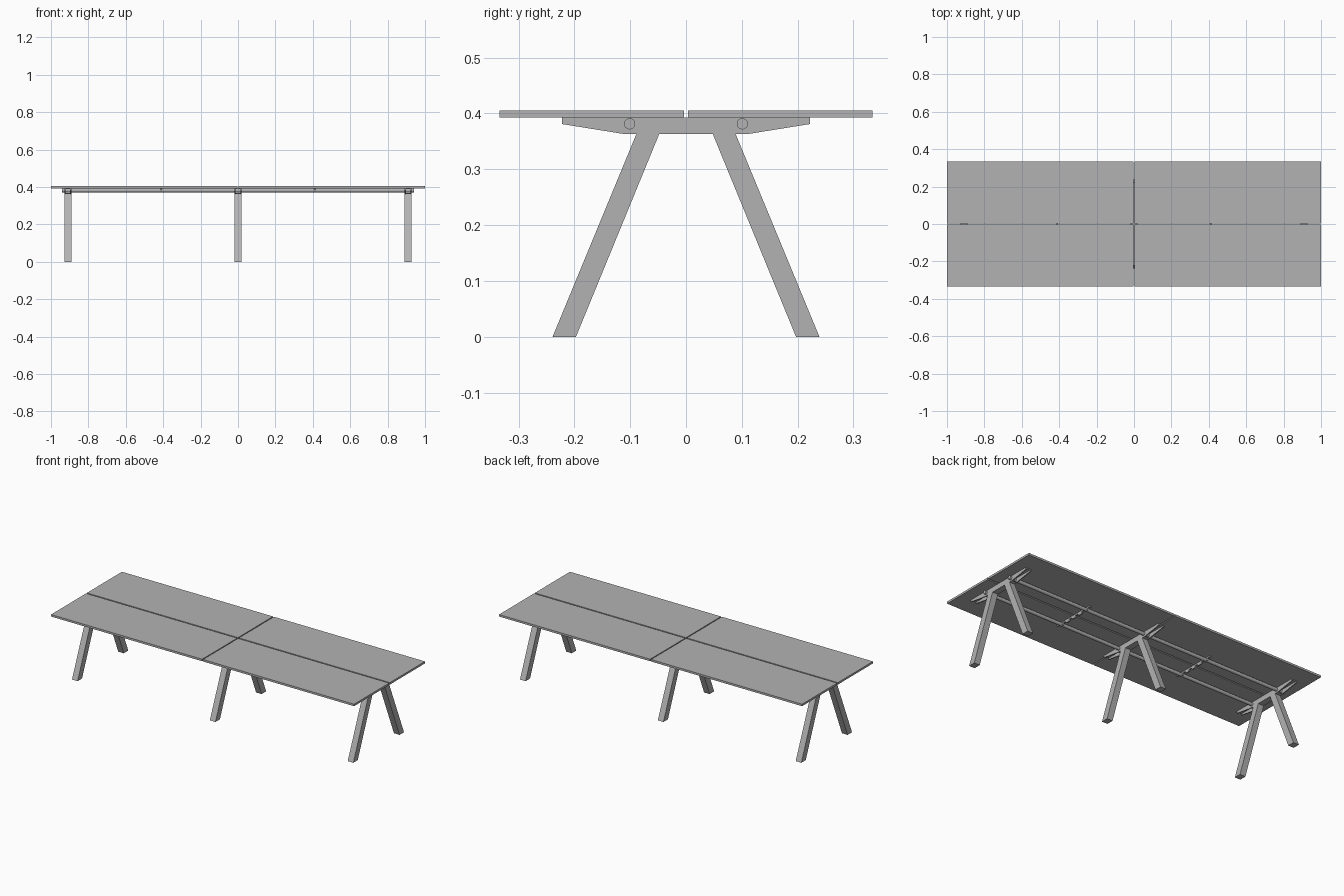
import bpy, bmesh, math
from mathutils import Matrix

if "Cube" in bpy.data.objects:
    bpy.data.objects.remove(bpy.data.objects["Cube"])

grey = bpy.data.materials.new("plain_grey")
grey.diffuse_color = (0.45, 0.45, 0.45, 1)
grey.use_nodes = True
grey.node_tree.nodes["Principled BSDF"].inputs["Base Color"].default_value = grey.diffuse_color


def finish(bm, name):
    bmesh.ops.recalc_face_normals(bm, faces=bm.faces)
    me = bpy.data.meshes.new(name)
    bm.to_mesh(me)
    bm.free()
    me.materials.append(grey)
    ob = bpy.data.objects.new(name, me)
    bpy.context.collection.objects.link(ob)
    return ob


def prism(name, yz, x0, x1):
    """Extrude a y-z outline from x0 to x1."""
    bm = bmesh.new()
    f = bm.faces.new([bm.verts.new((x0, y, z)) for y, z in yz])
    r = bmesh.ops.extrude_face_region(bm, geom=[f])
    vs = [g for g in r["geom"] if isinstance(g, bmesh.types.BMVert)]
    bmesh.ops.translate(bm, verts=vs, vec=(x1 - x0, 0, 0))
    return finish(bm, name)


def box(name, x0, x1, y0, y1, z0, z1):
    return prism(name, [(y0, z0), (y1, z0), (y1, z1), (y0, z1)], x0, x1)


# four desktop panels with narrow gaps between them
for sx in (-1, 1):
    for sy in (-1, 1):
        xs = sorted((sx * 0.003, sx * 1.0))
        ys = sorted((sy * 0.004, sy * 0.334))
        box("desktop_panel", *xs, *ys, 0.393, 0.405)

# trestles: channel-shaped cross beam with two splayed legs
half = 0.0185
beam = [(-0.222, 0.393), (-0.222, 0.381), (-0.11, 0.363),
        (0.11, 0.363), (0.222, 0.381), (0.222, 0.393)]
for cx in (-0.91, 0, 0.91):
    for s in (-1, 1):
        xs = sorted((cx + s * half, cx + s * (half - 0.006)))
        prism("beam_side_plate", beam, *xs)
        leg = [(s * 0.239, 0), (s * 0.197, 0), (s * 0.048, 0.363), (s * 0.089, 0.363)]
        prism("splayed_leg", leg, cx - half, cx + half)
    box("beam_top_web", cx - half + 0.006, cx + half - 0.006, -0.222, 0.222, 0.389, 0.393)
    box("beam_bottom_web", cx - half + 0.006, cx + half - 0.006, -0.11, 0.11, 0.363, 0.367)

# two round rails running the full length
for s in (-1, 1):
    bm = bmesh.new()
    m = Matrix.Translation((0, s * 0.101, 0.3815)) @ Matrix.Rotation(math.pi / 2, 4, 'Y')
    bmesh.ops.create_cone(bm, cap_ends=True, segments=24, radius1=0.01,
                          radius2=0.01, depth=1.88, matrix=m)
    for f in bm.faces:
        f.smooth = len(f.verts) == 4
    for e in bm.edges:
        e.smooth = all(len(f.verts) == 4 for f in e.link_faces)
    finish(bm, "round_rail")

# notched support bars halfway between trestles
bar = [(-0.135, 0.393), (-0.135, 0.385)]
for i in range(5):
    y = -0.1 + i * 0.05
    bar += [(y - 0.016, 0.385), (y - 0.012, 0.374), (y + 0.012, 0.374), (y + 0.016, 0.385)]
bar += [(0.135, 0.385), (0.135, 0.393)]
for cx in (-0.41, 0.41):
    prism("support_bar", bar, cx - 0.004, cx + 0.004)
